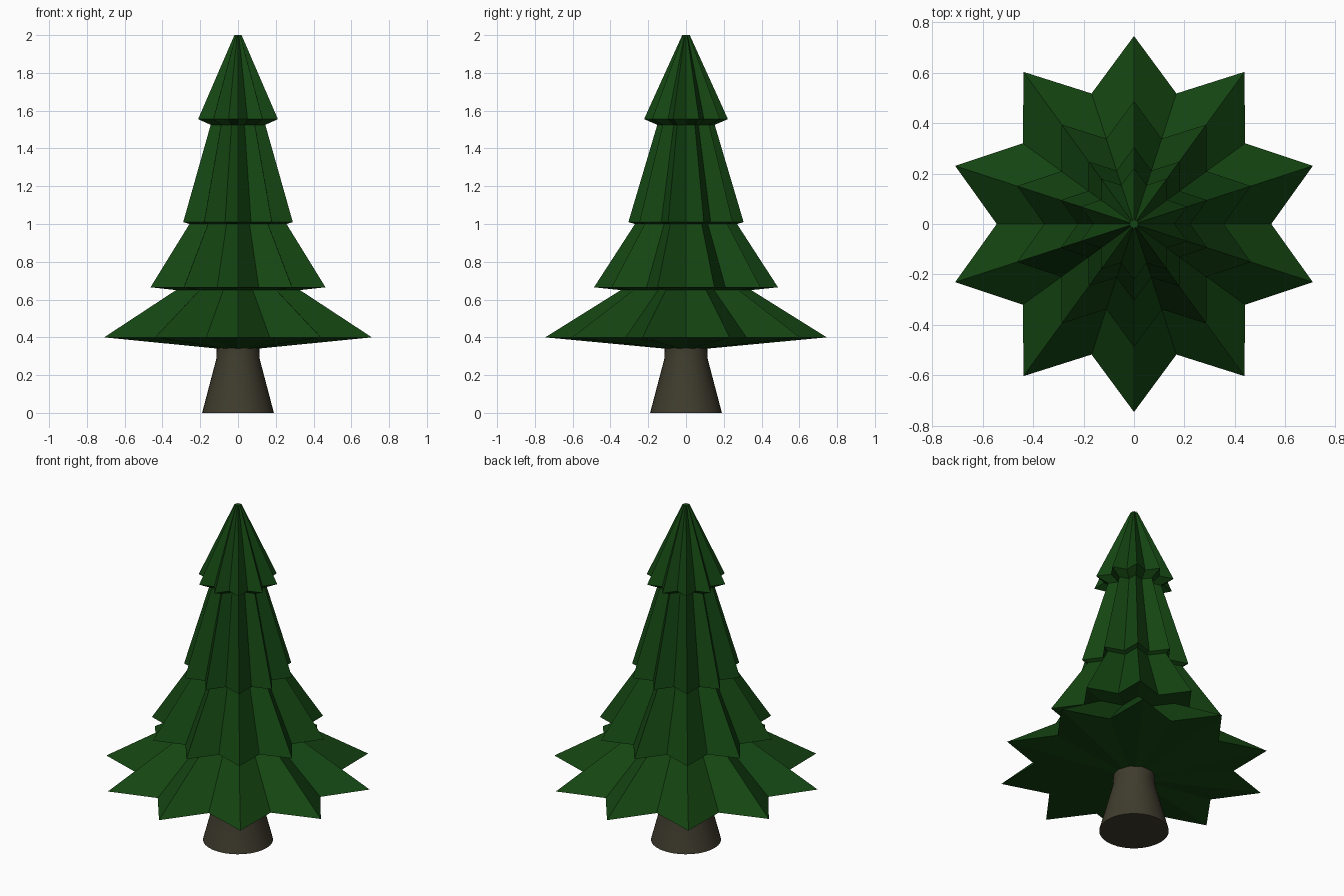
import bpy, bmesh
from math import sin, cos, pi

if "Cube" in bpy.data.objects:
    bpy.data.objects.remove(bpy.data.objects["Cube"])


def material(name, rgb):
    m = bpy.data.materials.new(name)
    m.diffuse_color = (*rgb, 1)
    m.use_nodes = True
    m.node_tree.nodes["Principled BSDF"].inputs["Base Color"].default_value = m.diffuse_color
    return m


def loft(name, rings, n, shape, mat):
    """Skin closed rings given as (radius, z); shape(i) scales each corner."""
    bm = bmesh.new()
    loops = []
    for r, z in rings:
        loops.append([bm.verts.new((r * shape(i) * cos(pi / 2 + 2 * pi * i / n),
                                    r * shape(i) * sin(pi / 2 + 2 * pi * i / n), z))
                      for i in range(n)])
    for a, b in zip(loops, loops[1:]):
        for i in range(n):
            j = (i + 1) % n
            bm.faces.new((a[i], a[j], b[j], b[i]))
    bm.faces.new(loops[0][::-1])
    bm.faces.new(loops[-1])
    bmesh.ops.recalc_face_normals(bm, faces=bm.faces)
    me = bpy.data.meshes.new(name)
    bm.to_mesh(me)
    bm.free()
    ob = bpy.data.objects.new(name, me)
    bpy.context.collection.objects.link(ob)
    me.materials.append(mat)
    return ob


green = material("needles", (0.007, 0.06, 0.006))
brown = material("bark", (0.05, 0.045, 0.027))

# Foliage: ten-pointed star section stepped in four tiers, flat shaded
tiers = [(0.11, 0.34), (0.745, 0.40), (0.345, 0.65), (0.487, 0.665), (0.27, 1.0),
         (0.305, 1.01), (0.152, 1.525), (0.222, 1.555), (0.02, 2.0)]
loft("foliage", tiers, 20, lambda i: 1 if i % 2 == 0 else 0.73, green)

# Trunk: flared at the foot, smooth sides
trunk = loft("trunk", [(0.19, 0), (0.115, 0.285), (0.112, 0.36)], 32, lambda i: 1, brown)
bpy.context.view_layer.objects.active = trunk
trunk.select_set(True)
bpy.ops.object.shade_smooth_by_angle()
